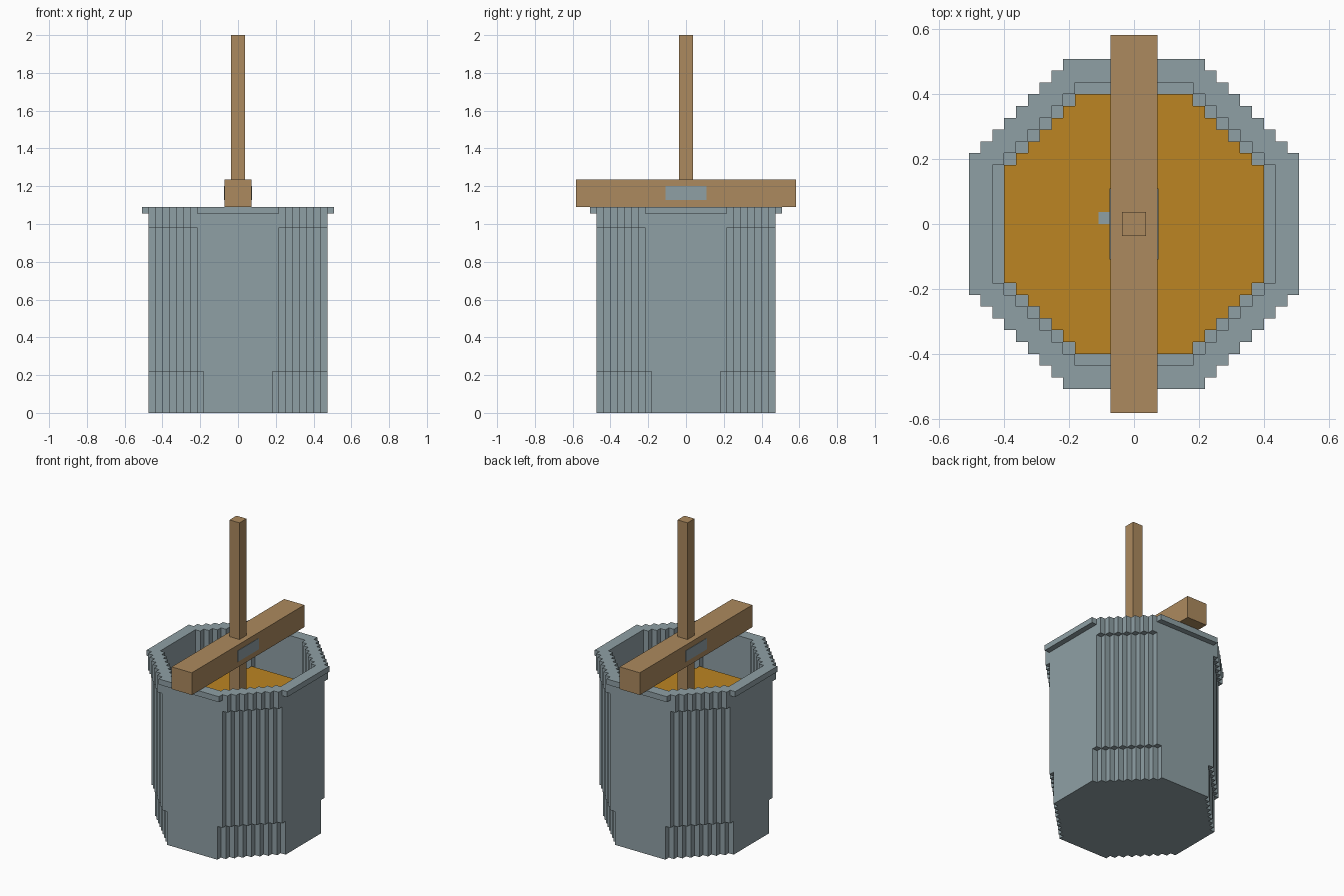
import bpy
import bmesh

cube = bpy.data.objects.get("Cube")
if cube:
    bpy.data.objects.remove(cube, do_unlink=True)

U = 2 / 55  # one block of the grid


def make_material(name, color):
    mat = bpy.data.materials.new(name)
    mat.use_nodes = True
    mat.diffuse_color = (*color, 1)
    mat.node_tree.nodes["Principled BSDF"].inputs["Base Color"].default_value = (*color, 1)
    return mat


steel = make_material("blue grey", (0.275, 0.35, 0.375))
wood = make_material("wood brown", (0.413, 0.253, 0.112))
amber = make_material("amber", (0.503, 0.235, 0.016))


def finish(name, bm, mat):
    bmesh.ops.recalc_face_normals(bm, faces=bm.faces)
    mesh = bpy.data.meshes.new(name)
    bm.to_mesh(mesh)
    bm.free()
    mesh.materials.append(mat)
    obj = bpy.data.objects.new(name, mesh)
    bpy.context.collection.objects.link(obj)
    return obj


def stepped_octagon(flat, half):
    """Octagon with stair-stepped diagonals: sides at +-flat, each 2*half long."""
    quarter = [(flat, half)]
    for i in range(flat - half):
        x, y = flat - i - 1, half + i
        quarter += [(x, y), (x, y + 1)]
    points = []
    for _ in range(4):
        points += quarter
        quarter = [(-y, x) for x, y in quarter]
    return points


def prism(name, mat, outer, z0, z1, inner=None):
    bm = bmesh.new()
    for shape in (outer, inner):
        if shape:
            vs = [bm.verts.new((x * U, y * U, z0 * U)) for x, y in stepped_octagon(*shape)]
            for a, b in zip(vs, vs[1:] + vs[:1]):
                bm.edges.new((a, b))
    bmesh.ops.triangle_fill(bm, edges=bm.edges[:], use_beauty=True, normal=(0, 0, 1))
    ext = bmesh.ops.extrude_face_region(bm, geom=bm.faces[:], use_keep_orig=True)
    top = [g for g in ext["geom"] if isinstance(g, bmesh.types.BMVert)]
    bmesh.ops.translate(bm, vec=(0, 0, (z1 - z0) * U), verts=top)
    return finish(name, bm, mat)


def box(name, mat, lo, hi):
    bm = bmesh.new()
    bmesh.ops.create_cube(bm, size=1)
    for v in bm.verts:
        v.co = [(h if c > 0 else l) * U for c, l, h in zip(v.co, lo, hi)]
    return finish(name, bm, mat)


# Pot: narrow foot, solid body, hollow wall, collar and projecting rim
cavity = (12, 5)
prism("pot_foot", steel, (13, 5), 0, 6)
prism("pot_body", steel, (13, 6), 6, 22)
prism("pot_wall", steel, (13, 6), 22, 27, cavity)
prism("pot_collar", steel, (13, 7), 27, 29, cavity)
prism("pot_rim", steel, (14, 6), 29, 30, cavity)

# Contents with one small grey block showing at the surface
prism("contents", amber, (11, 5), 22, 23)
box("surface_block", steel, (-3, 0, 22.5), (-2, 1, 23.05))

# Cross beam, upright handle and the metal plates on both sides of the beam
box("cross_beam", wood, (-2, -16, 30), (2, 16, 34))
box("handle_post_upper", wood, (-1, -1, 34), (1, 1, 55))
box("handle_post_lower", wood, (-1, -1, 22), (1, 1, 30))
for side, x in (("left", 2), ("right", -2)):
    box("beam_plate_" + side, steel, (x - 0.06, -3, 31), (x + 0.06, 3, 33))
